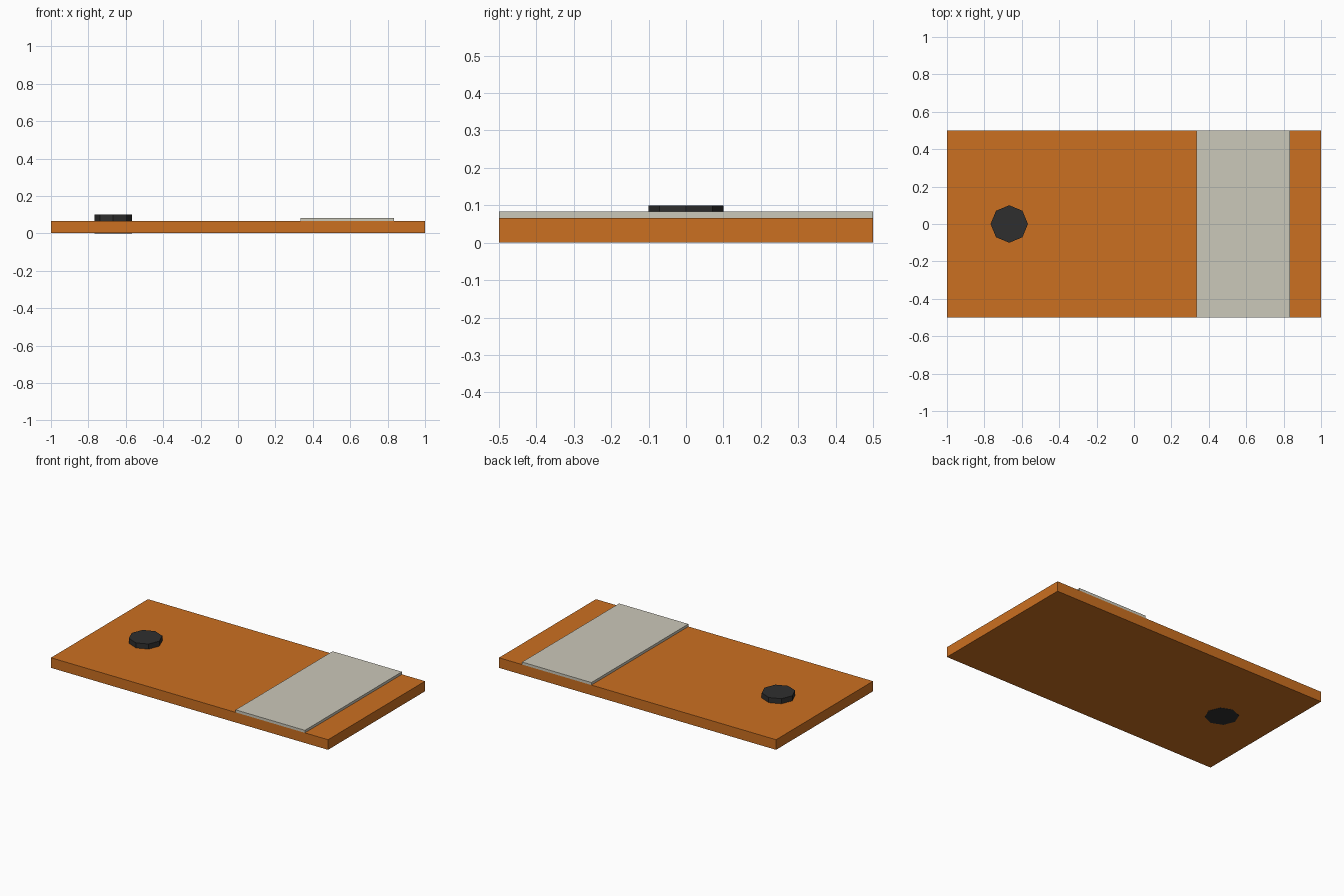
import bpy

if "Cube" in bpy.data.objects:
    bpy.data.objects.remove(bpy.data.objects["Cube"])


def material(name, rgb):
    m = bpy.data.materials.new(name)
    m.diffuse_color = (*rgb, 1)
    m.use_nodes = True
    m.node_tree.nodes["Principled BSDF"].inputs["Base Color"].default_value = m.diffuse_color
    return m


def finish(name, mat):
    ob = bpy.context.object
    ob.name = name
    bpy.ops.object.transform_apply(location=False, rotation=False, scale=True)
    ob.data.materials.append(mat)
    return ob


def box(name, mat, x0, x1, y0, y1, z0, z1):
    bpy.ops.mesh.primitive_cube_add(
        size=1, location=((x0 + x1) / 2, (y0 + y1) / 2, (z0 + z1) / 2))
    bpy.context.object.scale = (x1 - x0, y1 - y0, z1 - z0)
    return finish(name, mat)


orange = material("orange", (0.60, 0.16, 0.015))
pale_grey = material("pale grey", (0.60, 0.58, 0.49))
black = material("black", (0.028, 0.028, 0.028))

# Flat board, lifted a hair so the peg's underside shows below it
box("board", orange, -1, 1, -0.5, 0.5, 0.0008, 0.0667)

# Raised band across the board
box("band", pale_grey, 0.333, 0.833, -0.5, 0.5, 0.0667, 0.0833)

# Eight-sided peg running through the board
bpy.ops.mesh.primitive_cylinder_add(
    vertices=8, radius=0.1, depth=0.1, location=(-0.667, 0, 0.05))
finish("peg", black)
